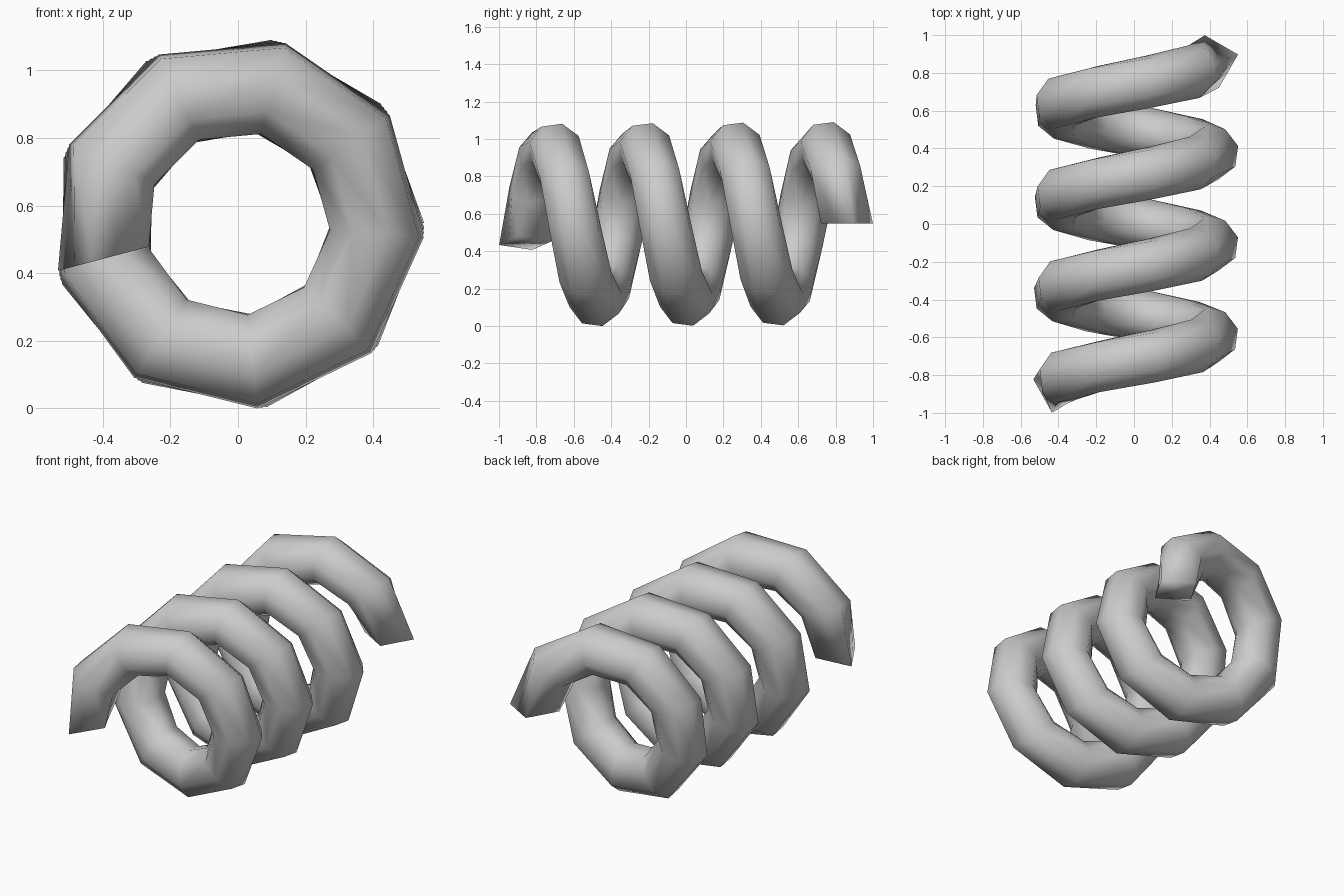
import bpy, bmesh
from math import cos, sin, radians
from mathutils import Vector

if "Cube" in bpy.data.objects:
    bpy.data.objects.remove(bpy.data.objects["Cube"])

COIL_R, WIRE_R, CENTRE_Z = 0.412, 0.144, 0.548
STEPS, START, TURN = 32, 194.8, 1274.8   # degrees, wound clockwise seen from the front
Y_END, SIDES, TILT = 0.86, 8, 15

bm = bmesh.new()


def section(end):
    """Wire section as (radial, y) offsets: octagon, pinched to a diamond at the ends."""
    pts = [Vector((WIRE_R * cos(radians(TILT + 360 * k / SIDES)),
                   WIRE_R * sin(radians(TILT + 360 * k / SIDES)))) for k in range(SIDES)]
    if end:
        for k in range(1, SIDES, 2):
            pts[k] = (pts[k - 1] + pts[(k + 1) % SIDES]) / 2
    return pts


# Section stepped along the helix
rings = []
for i in range(STEPS + 1):
    t = i / STEPS
    a = radians(START - TURN * t)
    y = -Y_END + 2 * Y_END * t
    rings.append([bm.verts.new(((COIL_R + p.x) * cos(a), y + p.y,
                                CENTRE_Z + (COIL_R + p.x) * sin(a)))
                  for p in section(i in (0, STEPS))])

# Wire surface
for p, q in zip(rings, rings[1:]):
    for k in range(SIDES):
        n = (k + 1) % SIDES
        bm.faces.new((p[k], p[n], q[n], q[k]))

# End caps
bm.faces.new(rings[0])
bm.faces.new(rings[-1])
bmesh.ops.recalc_face_normals(bm, faces=bm.faces)
for f in bm.faces:
    f.smooth = True

mesh = bpy.data.meshes.new("coil_spring")
bm.to_mesh(mesh)
bm.free()
spring = bpy.data.objects.new("coil_spring", mesh)
bpy.context.collection.objects.link(spring)
